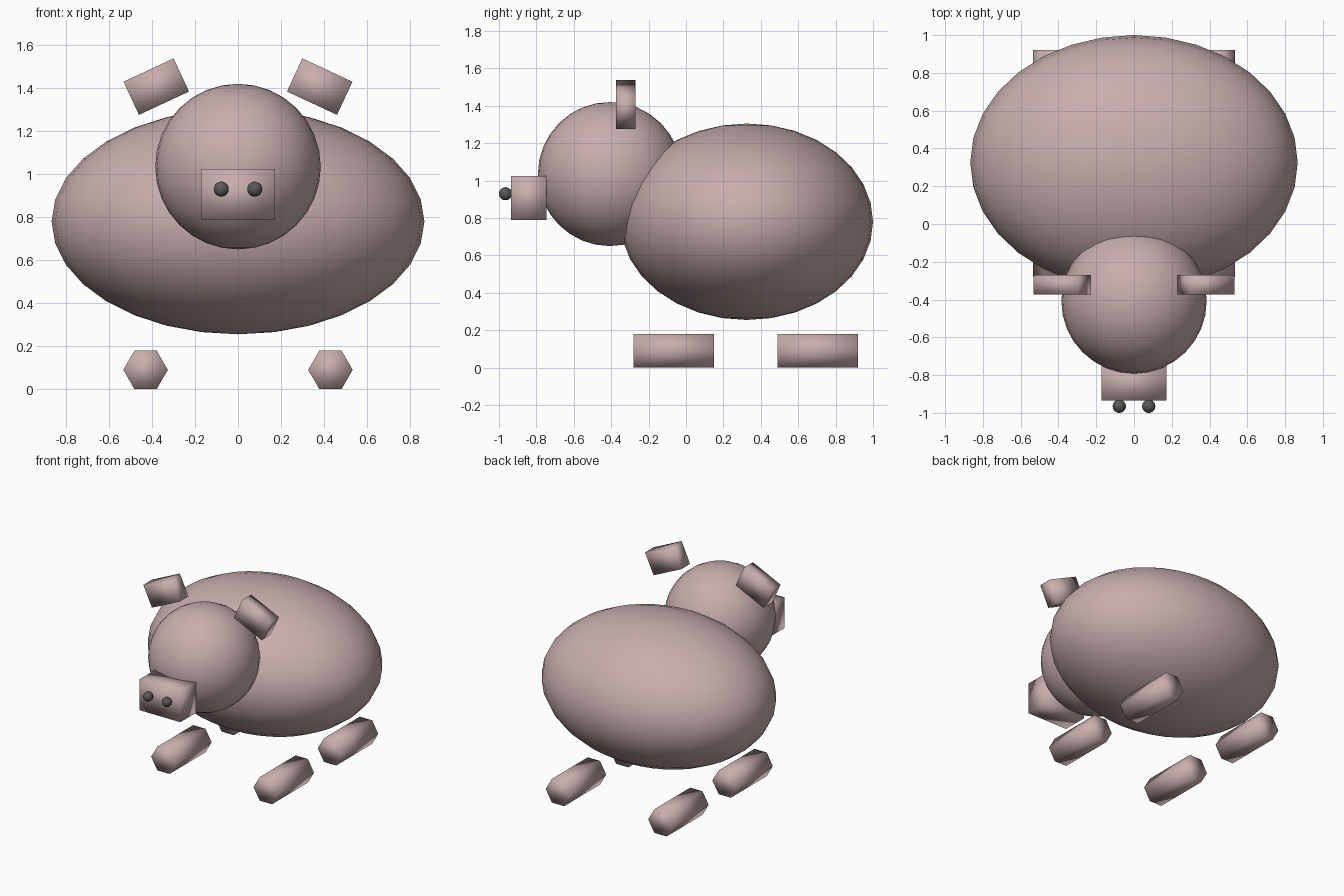
import bpy
from math import radians

if "Cube" in bpy.data.objects:
    bpy.data.objects.remove(bpy.data.objects["Cube"])


def material(name, rgb):
    mat = bpy.data.materials.new(name)
    mat.diffuse_color = (*rgb, 1.0)
    mat.use_nodes = True
    mat.node_tree.nodes["Principled BSDF"].inputs["Base Color"].default_value = mat.diffuse_color
    return mat


skin = material("pink_skin", (0.58, 0.42, 0.42))
dark = material("dark_grey", (0.1, 0.1, 0.1))


def finish(name, mat):
    """Name, apply scale, smooth and colour the active object."""
    obj = bpy.context.object
    obj.name = name
    bpy.ops.object.transform_apply(location=False, rotation=False, scale=True)
    bpy.ops.object.shade_smooth()
    obj.data.materials.append(mat)
    return obj


def ellipsoid(name, loc, radii, mat=skin, segments=32, rings=16):
    bpy.ops.mesh.primitive_uv_sphere_add(segments=segments, ring_count=rings, radius=1, location=loc)
    bpy.context.object.scale = radii
    return finish(name, mat)


def box(name, loc, size, tilt=0.0):
    bpy.ops.mesh.primitive_cube_add(size=1, location=loc, rotation=(0, tilt, 0))
    bpy.context.object.scale = size
    return finish(name, skin)


def hex_leg(name, loc, radius, length):
    # Six-sided prism lying along y, corners pointing sideways
    bpy.ops.mesh.primitive_cylinder_add(vertices=6, radius=radius, depth=length, location=loc)
    obj = bpy.context.object
    obj.rotation_euler = (radians(90), 0, 0)
    bpy.ops.object.transform_apply(location=False, rotation=True, scale=False)
    # Put corners on the x axis if the primitive starts on the other axis
    if max(v.co.x for v in obj.data.vertices) < radius * 0.95:
        obj.rotation_euler = (0, radians(30), 0)
        bpy.ops.object.transform_apply(location=False, rotation=True, scale=False)
    return finish(name, skin)


# Body, head and snout
ellipsoid("body", (0, 0.325, 0.78), (0.867, 0.675, 0.525))
ellipsoid("head", (0, -0.407, 1.035), (0.385, 0.385, 0.385))
box("snout", (0, -0.84, 0.907), (0.342, 0.19, 0.235))

# Mirrored parts
for side, s in (("left", -1), ("right", 1)):
    ellipsoid(f"{side}_nostril", (s * 0.078, -0.965, 0.93), (0.035,) * 3, dark)
    box(f"{side}_ear", (s * 0.38, -0.322, 1.407), (0.257, 0.105, 0.17), s * radians(25))
    hex_leg(f"{side}_front_leg", (s * 0.43, -0.065, 0.0896), 0.1035, 0.43)
    hex_leg(f"{side}_back_leg", (s * 0.43, 0.705, 0.0896), 0.1035, 0.43)
